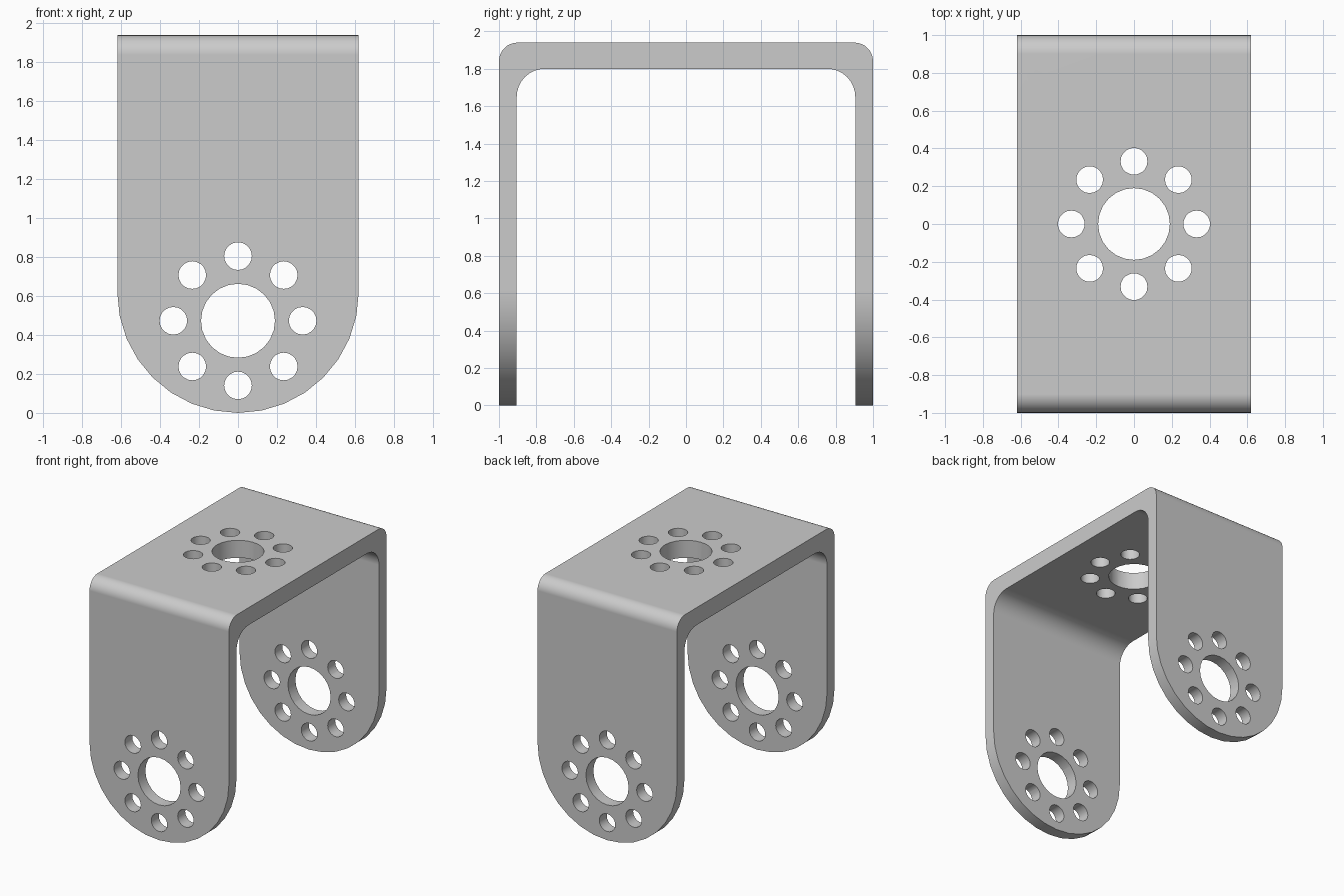
import bpy, bmesh
from math import sin, cos, pi
from mathutils import Matrix, Vector

cube = bpy.data.objects.get("Cube")
if cube:
    bpy.data.objects.remove(cube, do_unlink=True)

HALF_W, HEIGHT = 0.62, 1.94
LEG_T, TOP_T = 0.095, 0.14
EYE_Z = 0.473

metal = bpy.data.materials.new("grey_metal")
metal.use_nodes = True
colour = (0.6, 0.6, 0.6, 1)
metal.diffuse_color = colour
metal.node_tree.nodes["Principled BSDF"].inputs["Base Color"].default_value = colour


def arc(cx, cy, r, start, end, steps):
    angles = [start + (end - start) * i / steps for i in range(steps + 1)]
    return [(cx + r * cos(a), cy + r * sin(a)) for a in angles]


def make_object(name, bm):
    bmesh.ops.recalc_face_normals(bm, faces=bm.faces)
    mesh = bpy.data.meshes.new(name)
    bm.to_mesh(mesh)
    bm.free()
    mesh.materials.append(metal)
    obj = bpy.data.objects.new(name, mesh)
    bpy.context.collection.objects.link(obj)
    return obj


def prism(name, points, to_3d, direction):
    """Extrude a flat outline along a direction."""
    bm = bmesh.new()
    face = bm.faces.new([bm.verts.new(to_3d(a, b)) for a, b in points])
    ext = bmesh.ops.extrude_face_region(bm, geom=[face])
    verts = [v for v in ext["geom"] if isinstance(v, bmesh.types.BMVert)]
    bmesh.ops.translate(bm, verts=verts, vec=direction)
    return make_object(name, bm)


def add_cylinder(bm, r, depth, segments, matrix):
    bmesh.ops.create_cone(bm, cap_ends=True, segments=segments, radius1=r,
                          radius2=r, depth=depth, matrix=matrix)


def add_hole_pattern(bm, matrix, depth):
    """A large centre hole ringed by eight small ones."""
    add_cylinder(bm, 0.19, depth, 24, matrix)
    for i in range(8):
        a = i * pi / 4
        offset = Matrix.Translation((0.332 * cos(a), 0.332 * sin(a), 0))
        add_cylinder(bm, 0.071, depth, 20, matrix @ offset)


def apply_boolean(obj, cutter, operation):
    mod = obj.modifiers.new("cut", "BOOLEAN")
    mod.operation, mod.object, mod.solver = operation, cutter, "EXACT"
    bpy.context.view_layer.objects.active = obj
    bpy.ops.object.modifier_apply(modifier=mod.name)
    bpy.data.objects.remove(cutter, do_unlink=True)


# Bent strip: U profile with rounded outer and inner corners
R_OUT, R_IN = 0.1, 0.15
inner_y, inner_z = 1 - LEG_T, HEIGHT - TOP_T
outer = arc(1 - R_OUT, HEIGHT - R_OUT, R_OUT, 0, pi / 2, 8)
inner = arc(inner_y - R_IN, inner_z - R_IN, R_IN, pi / 2, 0, 8)
right = [(1, -0.1)] + outer
left = [(-y, z) for y, z in reversed(right)]
inside = [(-y, z) for y, z in reversed(inner)]
profile = right + left + [(-inner_y, -0.1)] + inside + inner + [(inner_y, -0.1)]
bracket = prism("u_bracket", profile, lambda y, z: Vector((-0.7, y, z)), (1.4, 0, 0))

# Rounded leg outline trims the strip
outline = arc(0, HALF_W, HALF_W, pi, 2 * pi, 16) + [(HALF_W, 2.2), (-HALF_W, 2.2)]
trim = prism("outline_trim", outline, lambda x, z: Vector((x, -1.2, z)), (0, 2.4, 0))
apply_boolean(bracket, trim, "INTERSECT")

# Holes in both legs and in the top plate
holes = bmesh.new()
add_hole_pattern(holes, Matrix.Translation((0, 0, EYE_Z)) @ Matrix.Rotation(pi / 2, 4, "X"), 2.4)
add_hole_pattern(holes, Matrix.Translation((0, 0, HEIGHT)), 0.5)
apply_boolean(bracket, make_object("hole_cutter", holes), "DIFFERENCE")

# Smooth bends and hole walls, flat plates
bpy.ops.object.select_all(action="DESELECT")
bracket.select_set(True)
bpy.context.view_layer.objects.active = bracket
bpy.ops.object.shade_smooth_by_angle(angle=pi / 6)
weighted = bracket.modifiers.new("flat_plates", "WEIGHTED_NORMAL")
weighted.keep_sharp = True
